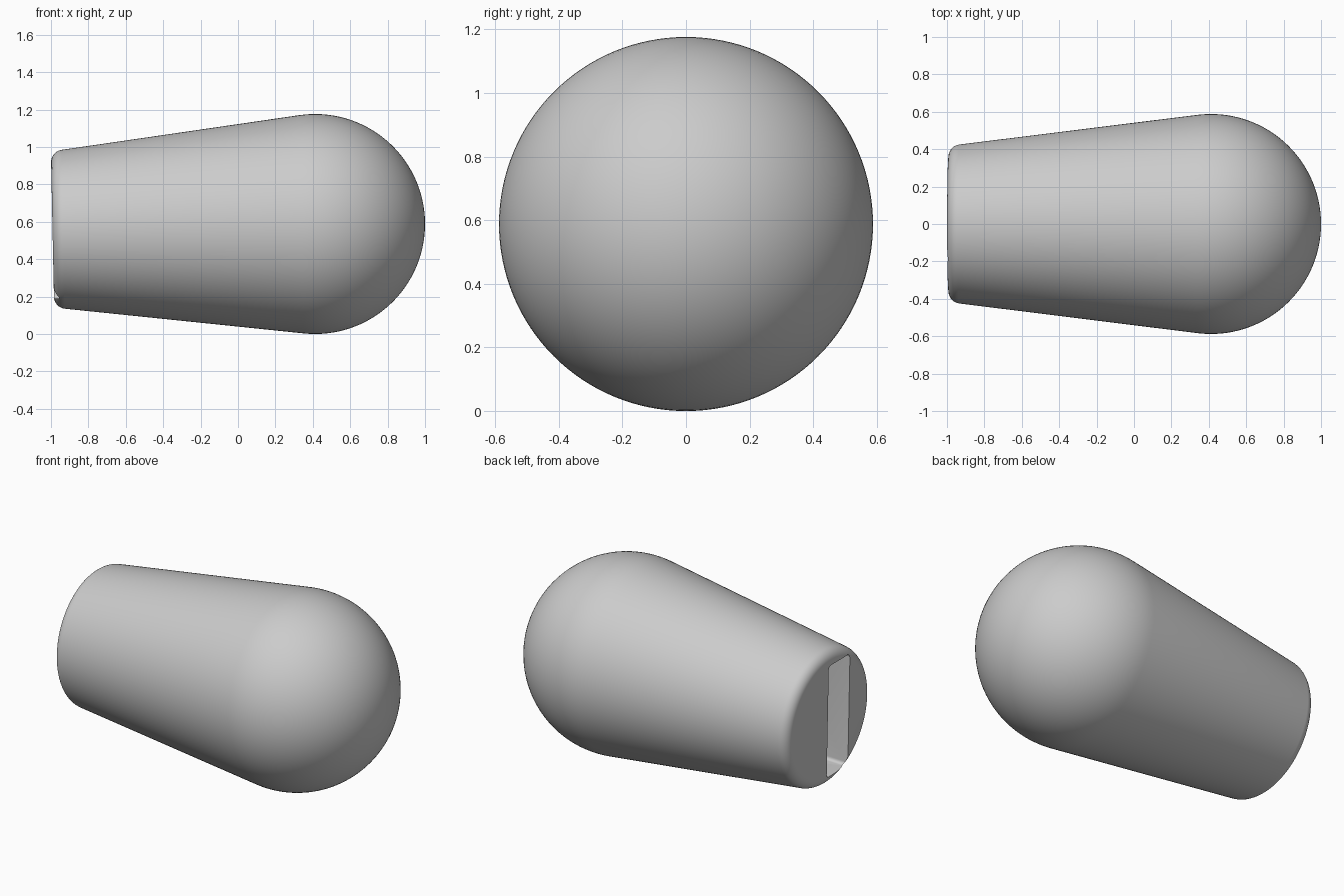
import bpy, bmesh, math
from mathutils import Matrix, Vector

if "Cube" in bpy.data.objects:
    bpy.data.objects.remove(bpy.data.objects["Cube"], do_unlink=True)

R = 0.588                      # radius of the round end
LENGTH = 1.404                 # ball centre to flat end
FILLET = 0.065
TAPER = math.radians(7.1)      # half angle of the cone
TILT = math.radians(-1.2)      # lean of the whole axis
PLACE = Matrix.Translation((1 - R, 0, R)) @ Matrix.Rotation(TILT, 4, 'Y')


def arc(cx, cr, radius, start, end, steps):
    """Points on an arc in the (x, r) half plane; angles run from +x."""
    angles = [start + (end - start) * i / steps for i in range(steps + 1)]
    return [(cx + radius * math.cos(a), cr + radius * math.sin(a)) for a in angles]


def link(name, bm, material):
    mesh = bpy.data.meshes.new(name)
    bm.to_mesh(mesh)
    bm.free()
    mesh.materials.append(material)
    obj = bpy.data.objects.new(name, mesh)
    obj.matrix_world = PLACE
    bpy.context.collection.objects.link(obj)
    return obj


grey = bpy.data.materials.new("plain grey")
grey.use_nodes = True
colour = (0.6, 0.6, 0.6, 1)
grey.diffuse_color = colour
grey.node_tree.nodes["Principled BSDF"].inputs["Base Color"].default_value = colour

# Body: ball, tangent cone and filleted flat end, revolved about the long axis
tangent = math.pi / 2 + TAPER
fillet_x = FILLET - LENGTH
fillet_r = (R + fillet_x * math.sin(TAPER) - FILLET) / math.cos(TAPER)
profile = arc(0, 0, R, 0, tangent, 32)
profile += arc(fillet_x, fillet_r, FILLET, tangent, math.pi, 8)

bm = bmesh.new()
verts = [bm.verts.new((x, 0, r)) for x, r in profile]
edges = [bm.edges.new(pair) for pair in zip(verts, verts[1:])]
bmesh.ops.spin(bm, geom=verts + edges, cent=(0, 0, 0), axis=(1, 0, 0),
               angle=math.tau, steps=128, use_duplicate=False)
bmesh.ops.remove_doubles(bm, verts=bm.verts, dist=1e-4)
bmesh.ops.holes_fill(bm, edges=[e for e in bm.edges if e.is_boundary], sides=0)
bmesh.ops.recalc_face_normals(bm, faces=bm.faces)
body = link("body", bm, grey)

# Upright slot sunk into the flat end
low, high = Vector((-LENGTH - 0.2, -0.2, -0.37)), Vector((-LENGTH + 0.5, 0.01, 0.335))
bm = bmesh.new()
bmesh.ops.create_cube(bm, size=1, matrix=Matrix.Translation((low + high) / 2)
                      @ Matrix.Diagonal((*(high - low), 1)))
long_edges = [e for e in bm.edges if abs(e.verts[0].co.x - e.verts[1].co.x) > 0.1]
bmesh.ops.bevel(bm, geom=long_edges, offset=0.02, segments=4, profile=0.5, affect='EDGES')
cutter = link("slot_cutter", bm, grey)

cut = body.modifiers.new("slot", 'BOOLEAN')
cut.operation = 'DIFFERENCE'
cut.solver = 'EXACT'
cut.object = cutter
bpy.context.view_layer.update()
bpy.ops.object.select_all(action='DESELECT')
body.select_set(True)
bpy.context.view_layer.objects.active = body
bpy.ops.object.modifier_apply(modifier=cut.name)
bpy.data.objects.remove(cutter, do_unlink=True)
bpy.ops.object.shade_smooth_by_angle(angle=math.radians(30))
